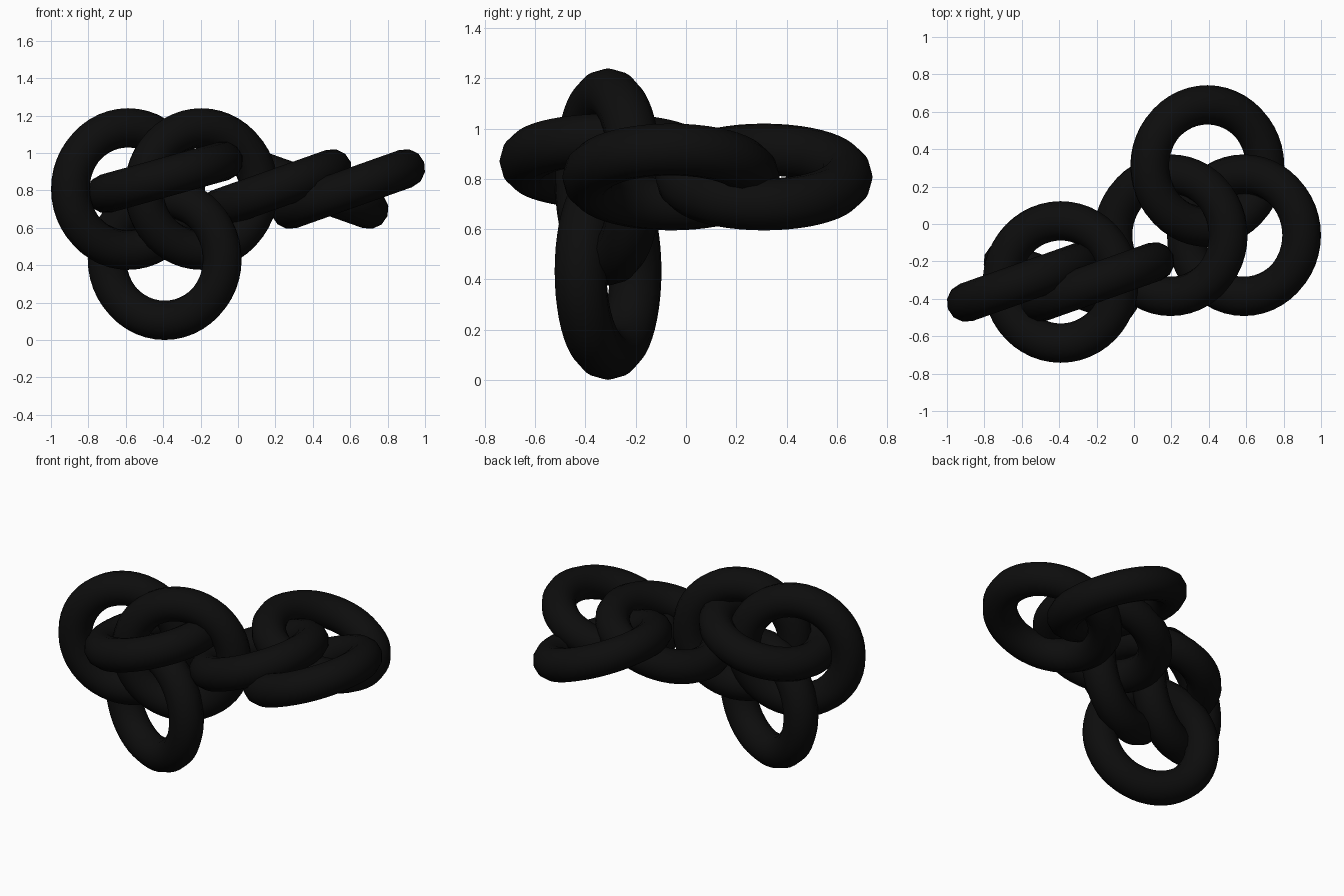
import bpy
from math import radians
from mathutils import Matrix

if "Cube" in bpy.data.objects:
    bpy.data.objects.remove(bpy.data.objects["Cube"])

R, r = 0.327, 0.105          # ring radius, wire radius
TILT = radians(19.5)
STEP = 0.392                 # distance between ring centres along x
LOW, HIGH = 0.4325, 0.8075

black = bpy.data.materials.new("black_metal")
black.diffuse_color = (0.004, 0.004, 0.004, 1)
black.use_nodes = True
black.node_tree.nodes["Principled BSDF"].inputs["Base Color"].default_value = black.diffuse_color


def ring(name, centre, tilt, upright=False):
    """Wire ring leaned about y; upright rings are then stood up to face the front."""
    bpy.ops.mesh.primitive_torus_add(major_radius=R, minor_radius=r,
                                     major_segments=48, minor_segments=12)
    ob = bpy.context.object
    ob.name = name
    rot = Matrix.Rotation(-tilt, 4, 'Y')
    if upright:
        rot = Matrix.Rotation(radians(-90), 4, 'X') @ rot
    ob.matrix_world = Matrix.Translation(centre) @ rot
    ob.data.materials.append(black)
    bpy.ops.object.shade_smooth()
    return ob


# Upright woven patch: two upper rings and one hanging ring
ring("upright_ring_left", (-1.5 * STEP, -0.31, HIGH), TILT, True)
ring("upright_ring_right", (-0.5 * STEP, -0.31, HIGH), TILT, True)
ring("hanging_ring", (-STEP, -0.31, LOW), -TILT, True)

# Ring joining the two upper upright rings
ring("joining_ring", (-STEP, -0.31, 0.87), radians(15.5))

# Flat woven patch: two front rings and one back ring
ring("flat_ring_left", (0.5 * STEP, -0.06, HIGH), TILT)
ring("flat_ring_right", (1.5 * STEP, -0.06, HIGH), TILT)
ring("flat_ring_back", (STEP, 0.31, HIGH), -TILT)
